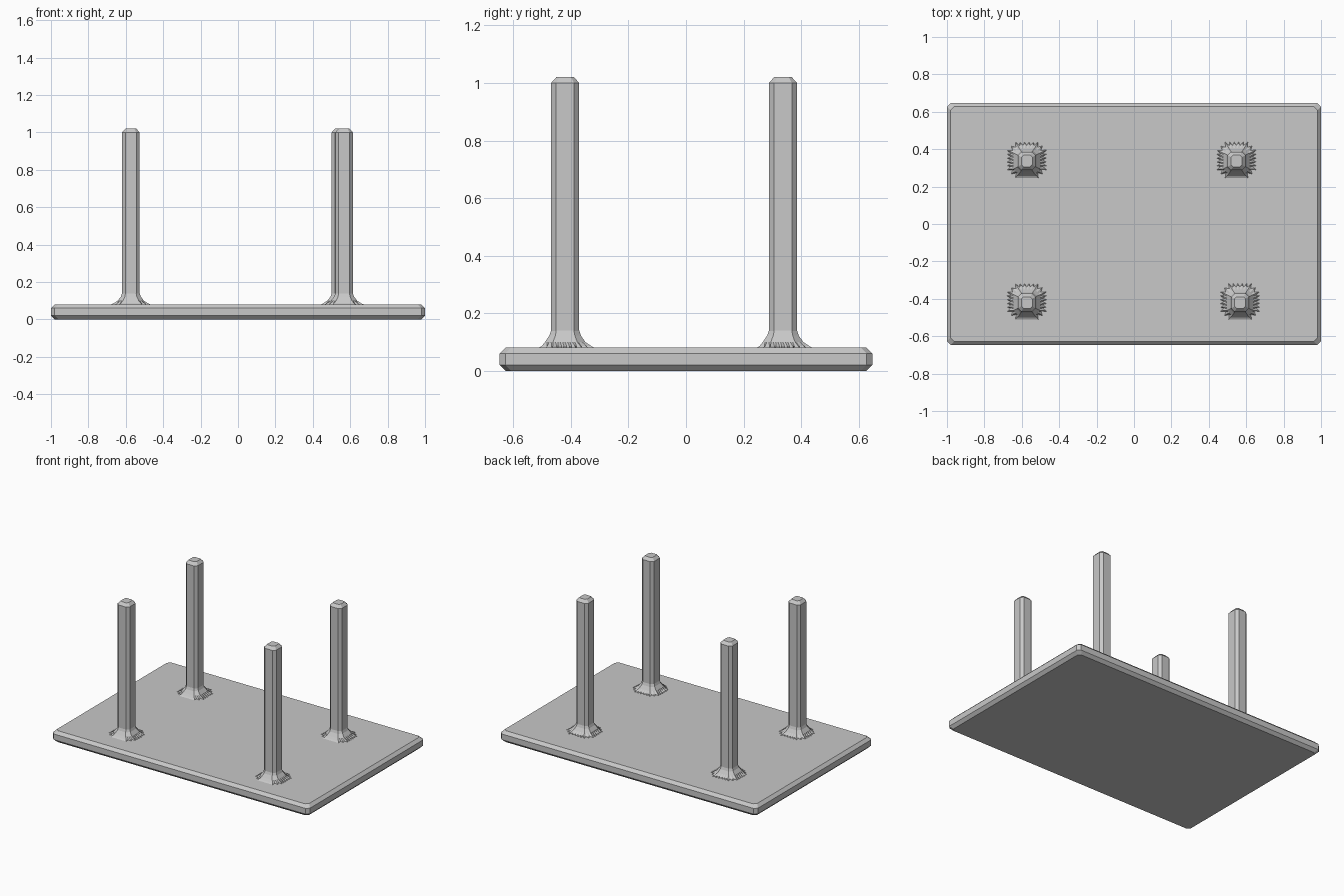
import bpy, bmesh
from mathutils import Vector

if "Cube" in bpy.data.objects:
    bpy.data.objects.remove(bpy.data.objects["Cube"])

grey = bpy.data.materials.new("grey")
grey.diffuse_color = (0.58, 0.58, 0.58, 1)
grey.use_nodes = True
grey.node_tree.nodes["Principled BSDF"].inputs["Base Color"].default_value = grey.diffuse_color


def ring(cx, cy, z, hx, hy, c, long_n=1, short_n=1, tooth=0.0):
    """Chamfered rectangle loop; every other point is pulled inward for teeth, except at the front."""
    corners = [(-hx + c, -hy), (hx - c, -hy), (hx, -hy + c), (hx, hy - c),
               (hx - c, hy), (-hx + c, hy), (-hx, hy - c), (-hx, -hy + c)]
    pts = []
    for i in range(8):
        a, b = Vector(corners[i]), Vector(corners[(i + 1) % 8])
        n = short_n if i % 2 else long_n
        for k in range(n):
            p = a.lerp(b, k / n)
            if k % 2 and i != 0:
                p *= 1 - tooth
            pts.append((cx + p.x, cy + p.y, z))
    return pts


def loft(name, rings):
    """Skin a stack of loops and cap both ends."""
    bm = bmesh.new()
    loops = [[bm.verts.new(p) for p in r] for r in rings]
    n = len(loops[0])
    for lo, hi in zip(loops, loops[1:]):
        for i in range(n):
            j = (i + 1) % n
            bm.faces.new((lo[i], lo[j], hi[j], hi[i]))
    bm.faces.new(loops[0][::-1])
    bm.faces.new(loops[-1])
    mesh = bpy.data.meshes.new(name)
    bm.to_mesh(mesh)
    bm.free()
    mesh.materials.append(grey)
    obj = bpy.data.objects.new(name, mesh)
    bpy.context.collection.objects.link(obj)


# Flat base plate with chamfered edges
loft("base_plate", [ring(0, 0, z, 1 - d, 0.648 - d, 0.02)
                    for z, d in ((0, 0.02), (0.02, 0), (0.06, 0), (0.08, 0.02))])

# Four posts, each with a flared foot that ends in small teeth
posts = {"front_left": (-0.573, -0.42), "front_right": (0.567, -0.42),
         "back_left": (-0.573, 0.337), "back_right": (0.548, 0.337)}
for side, (x, y) in posts.items():
    loft(side + "_post", [ring(x, y, z, 0.047 - d, 0.049 - d, 0.018 - d * 0.4)
                          for z, d in ((0.07, 0), (1.0, 0), (1.02, 0.018))])
    foot = ((0.079, 0.107, 0.098, 0.045, 0.2), (0.086, 0.092, 0.086, 0.038, 0.1),
            (0.1, 0.07, 0.07, 0.028, 0), (0.122, 0.053, 0.055, 0.021, 0),
            (0.142, 0.046, 0.048, 0.018, 0))
    loft(side + "_foot", [ring(x, y + (0.005 if z < 0.1 else 0), z, hx, hy, c, 10, 4, t)
                          for z, hx, hy, c, t in foot])
